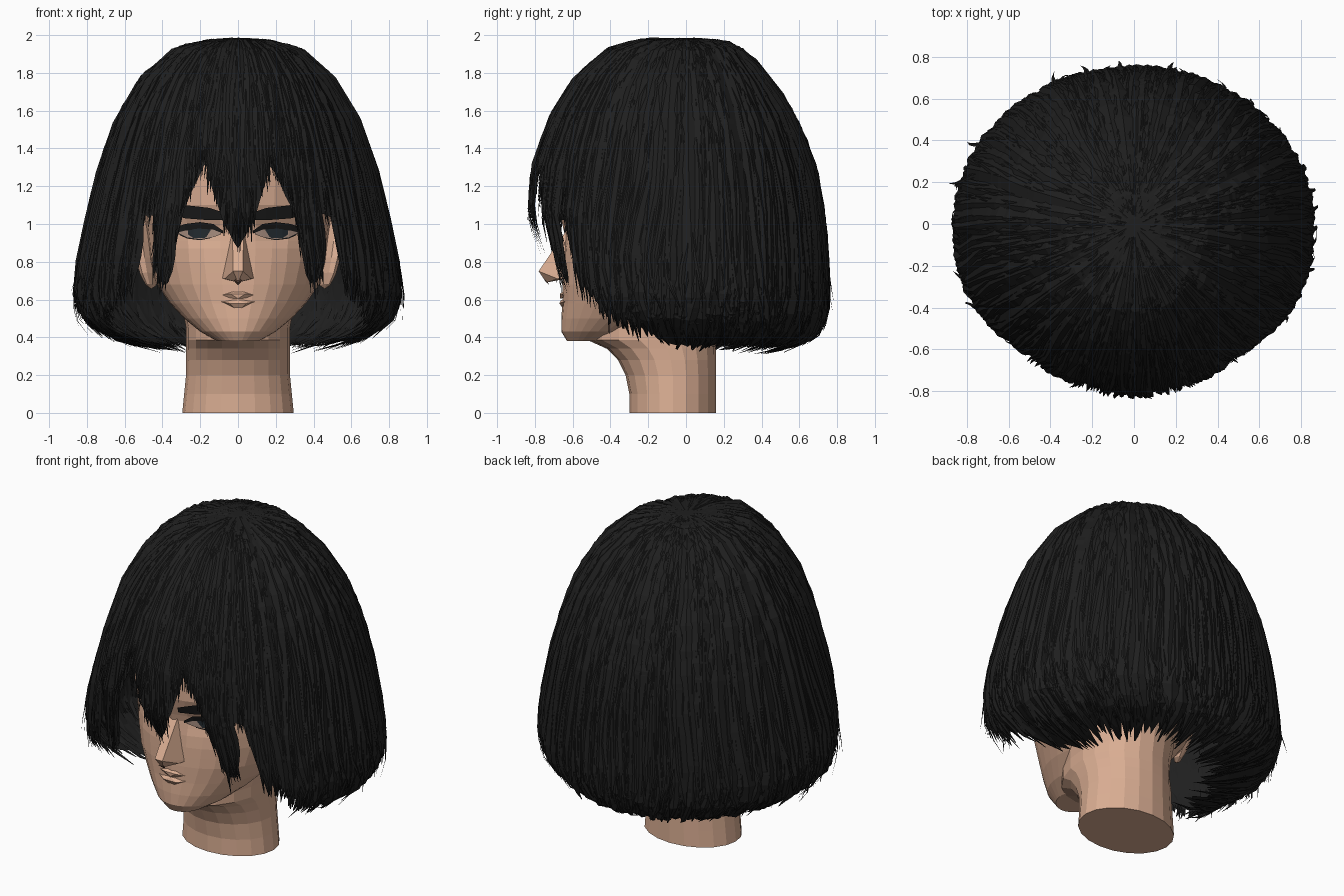
import bpy, bmesh, math, random
from mathutils import Vector

random.seed(7)
if "Cube" in bpy.data.objects:
    bpy.data.objects.remove(bpy.data.objects["Cube"])


def material(name, rgb):
    m = bpy.data.materials.new(name)
    m.use_nodes = True
    m.diffuse_color = (*rgb, 1)
    m.node_tree.nodes["Principled BSDF"].inputs["Base Color"].default_value = (*rgb, 1)
    return m


skin = material("skin", (0.70, 0.42, 0.29))
hair = material("black hair", (0.0135, 0.0135, 0.0135))
eye_pale = material("eye pale", (0.42, 0.29, 0.23))
iris_dark = material("iris", (0.018, 0.026, 0.032))
nostril = material("nostril", (0.12, 0.06, 0.04))


def finish(bm, name, mat):
    mesh = bpy.data.meshes.new(name)
    bm.to_mesh(mesh)
    bm.free()
    mesh.materials.append(mat)
    obj = bpy.data.objects.new(name, mesh)
    bpy.context.collection.objects.link(obj)
    return obj


def sample(rows, v):
    """Interpolate rows whose first entry rises."""
    v = min(max(v, rows[0][0]), rows[-1][0])
    for lo, hi in zip(rows, rows[1:]):
        if v <= hi[0]:
            t = (v - lo[0]) / (hi[0] - lo[0])
            return [p + (q - p) * t for p, q in zip(lo[1:], hi[1:])]


def bridge(bm, rings, closed=True):
    for r0, r1 in zip(rings, rings[1:]):
        n = len(r0)
        for i in range(n if closed else n - 1):
            j = (i + 1) % n
            bm.faces.new((r0[i], r0[j], r1[j], r1[i]))


# Head and neck sections: height, half width, front y, back y, middle y
HEAD = [(.38, .11, -.63, -.42, -.50), (.43, .20, -.66, -.20, -.42), (.50, .285, -.66, -.05, -.33),
        (.58, .36, -.655, .10, -.25), (.68, .43, -.655, .20, -.18), (.80, .465, -.65, .38, -.15),
        (.95, .48, -.645, .45, -.14), (1.1, .50, -.68, .50, -.12), (1.3, .52, -.68, .50, -.10),
        (1.5, .49, -.62, .45, -.08), (1.7, .37, -.46, .33, -.05), (1.86, .17, -.22, .15, -.02)]
NECK = [(0, .295, -.30, .16, -.07), (.1, .285, -.30, .16, -.07), (.2, .275, -.32, .16, -.07),
        (.28, .275, -.36, .16, -.08), (.34, .275, -.42, .16, -.10), (.385, .275, -.52, .16, -.12),
        (.45, .275, -.52, .17, -.12), (.58, .30, -.46, .19, -.12)]


def front_y(rows, x, z):
    w, yf, yb, yc = sample(rows, z)
    y = yc + (yf - yc) * math.sqrt(max(0, 1 - (x / w) ** 2))
    if rows is HEAD:  # eye sockets
        y += .035 * math.exp(-(abs(x) - .19) ** 2 / .012 - (z - .96) ** 2 / .006)
    return y


def loft(name, rows, heights, segments):
    bm = bmesh.new()
    rings = []
    for z in heights:
        w, yf, yb, yc = sample(rows, z)
        ring = []
        for i in range(segments):
            a = math.tau * i / segments
            x = w * math.cos(a)
            y = front_y(rows, x, z) if math.sin(a) < 0 else yc + (yb - yc) * math.sin(a)
            ring.append(bm.verts.new((x, y, z)))
        rings.append(ring)
    bridge(bm, rings)
    bm.faces.new(rings[0][::-1])
    bm.faces.new(rings[-1])
    finish(bm, name, skin)


head_heights = [r[0] for r in HEAD] + [.74, .87, .91, .99, 1.04]
loft("head", HEAD, sorted(head_heights), 32)
loft("neck", NECK, [r[0] for r in NECK], 20)


def hull(name, points, mat):
    """Faceted solid around points mirrored in x."""
    bm = bmesh.new()
    for x, y, z in points:
        for s in ((1, -1) if x else (1,)):
            bm.verts.new((s * x, y, z))
    bmesh.ops.convex_hull(bm, input=bm.verts[:])
    bmesh.ops.recalc_face_normals(bm, faces=bm.faces[:])
    finish(bm, name, mat)


hull("nose", [(.03, -.61, 1.0), (.026, -.78, .75), (0, -.74, .69), (.095, -.61, .715), (.07, -.68, .71)], skin)
hull("nose_underside", [(.022, -.748, .70), (0, -.755, .72), (0, -.72, .675)], nostril)
hull("upper_lip", [(.15, -.61, .615), (.04, -.668, .63), (0, -.666, .605), (0, -.62, .665)], skin)
hull("lower_lip", [(.14, -.61, .60), (.045, -.67, .58), (0, -.64, .535), (0, -.662, .597)], skin)


def plates(name, columns, mat, lift):
    """Mirrored thin strips laid on the face: x, top, bottom."""
    bm = bmesh.new()
    for s in (1, -1):
        strip = [[bm.verts.new((s * x, front_y(HEAD, x, z) - lift, z)) for z in zs] for x, *zs in columns]
        bridge(bm, strip, closed=False)
    bm.normal_update()
    for f in bm.faces:
        if f.normal.y > 0:
            f.normal_flip()
    finish(bm, name, mat)


plates("eyes", [(.09, .955, .945), (.13, .98, .93), (.2, .99, .92), (.27, .98, .93), (.32, .96, .95)], eye_pale, .010)
plates("irises", [(.145, .98, .95), (.175, .985, .927), (.235, .987, .925), (.265, .98, .945)], iris_dark, .014)
plates("upper_lashes", [(.08, .965, .95), (.13, 1.0, .97), (.2, 1.01, .975), (.28, 1.0, .965), (.34, .98, .95)], hair, .018)
plates("lower_lashes", [(.14, .93, .926), (.2, .92, .914), (.27, .93, .923), (.31, .95, .942)], hair, .014)
plates("eyebrows", [(.06, 1.055, 1.02), (.15, 1.085, 1.02), (.28, 1.10, 1.03), (.38, 1.095, 1.06)], hair, .018)

# Ears
for side, s in (("left", 1), ("right", -1)):
    bm = bmesh.new()
    bmesh.ops.create_uvsphere(bm, u_segments=10, v_segments=7, radius=1)
    ear = finish(bm, side + "_ear", skin)
    ear.scale = (.045, .11, .20)
    ear.location = (s * .485, -.13, .85)
    ear.rotation_euler = (math.radians(-8), s * math.radians(12), s * math.radians(25))

# Hair outline: step, height, side, front and back reach
CAP = [(i, *r) for i, r in enumerate([
    (1.985, 0, 0, 0), (1.975, .17, .23, .18), (1.92, .34, .41, .30), (1.77, .50, .58, .43),
    (1.56, .625, .71, .57), (1.3, .715, .80, .67), (1.05, .775, .81, .715), (.82, .825, .73, .73),
    (.64, .845, .68, .735), (.52, .81, .65, .725), (.42, .68, .61, .68), (.365, .50, .50, .54),
    (.345, .34, .34, .34)])]
STEP_AT = sorted((z, i) for i, z, *_ in CAP)
# Front roundness by height: squarer round the cheeks, more pointed above
ROUNDNESS = [(.8, .78), (1.2, 1.1)]
# Lower edge of the front hair by distance from the middle
HEM = [(0, .87), (.06, .96), (.12, 1.09), (.17, 1.22), (.19, 1.31), (.23, 1.24), (.29, 1.08),
       (.315, 1.0), (.335, .74), (.37, .65), (.42, .72), (.45, 1.03), (.505, 1.03), (.525, .66),
       (.62, .59), (.72, .50), (.78, .41), (.80, .345)]


def cap_point(a, step):
    z, side, front, back = sample(CAP, step)
    sa = math.sin(a)
    y = -front * (-sa) ** sample(ROUNDNESS, z)[0] if sa < 0 else back * sa
    return Vector((side * math.cos(a), y, z))


def hem_height(a):
    return sample(HEM, .8 * abs(math.cos(a)))[0] if math.sin(a) < 0 else .345


# Hair base shell
bm = bmesh.new()
COLS, ROWS = 240, 18
rings = [[] for _ in range(ROWS)]
for c in range(COLS):
    a = math.tau * c / COLS
    end = sample(STEP_AT, hem_height(a) + random.uniform(0, .03))[0]
    for r in range(ROWS):
        step = .15 + (end - .15) * r / (ROWS - 1)
        rings[r].append(bm.verts.new(cap_point(a, step)))
bridge(bm, rings[::-1])
bm.faces.new(rings[0])
bmesh.ops.recalc_face_normals(bm, faces=bm.faces[:])
finish(bm, "hair_base", hair)


def add_lock(bm, a, start, end, half, lift, drift, flare):
    """Tapered, ridged ribbon running down the hair outline."""
    steps, rows = 8, []
    wave = random.uniform(0, math.tau)
    for k in range(steps + 1):
        t = k / steps
        ang, s = a + drift * t * t + .012 * math.sin(wave + 9 * t), start + (end - start) * t
        p = cap_point(ang, s)
        across = (cap_point(ang + .02, s) - cap_point(ang - .02, s)).normalized()
        out = across.cross(cap_point(ang, s + .1) - cap_point(ang, s - .1)).normalized()
        if out.dot(p - Vector((0, 0, .9))) < 0:
            out = -out
        p = p + out * (lift * math.sin(math.pi * min(t, .6)) + flare * t ** 4)
        w = half * (min(1, .3 + 2.5 * t) if t < .6 else max(.06, 1 - ((t - .6) / .4) ** 1.5))
        ridge = out * .25 * w
        rows.append([bm.verts.new(v) for v in (p - across * w - ridge * .5, p + ridge, p + across * w - ridge * .5)])
    bridge(bm, rows, closed=False)


# Layered locks
bm = bmesh.new()
for n in range(800):
    a = random.uniform(0, math.tau)
    drift = random.uniform(-.09, .09)
    fringe = math.sin(a) < -.65
    if fringe:
        drift *= .35
    low = hem_height(a + drift) + random.uniform(-.05, .05)
    end = sample(STEP_AT, low)[0]
    if not fringe:
        end = min(end, random.uniform(8.6, 11.8))
    start = random.uniform(.2, 1.4) if n % 3 == 0 else random.uniform(1.2, max(1.6, end - 2.5))
    half = random.uniform(.012, .028) if fringe else random.uniform(.025, .06)
    add_lock(bm, a, start, end, half, random.uniform(.004, .018), drift, random.uniform(-.01, .03))
finish(bm, "hair_locks", hair)

# Loose wisps standing off the sides and back
bm = bmesh.new()
for n in range(60):
    a = random.uniform(-.6, math.pi + .6)
    add_lock(bm, a, random.uniform(4, 6), random.uniform(8, 9.8), .014, .02,
             random.uniform(-.1, .1), random.uniform(.01, .06))
finish(bm, "hair_wisps", hair)
